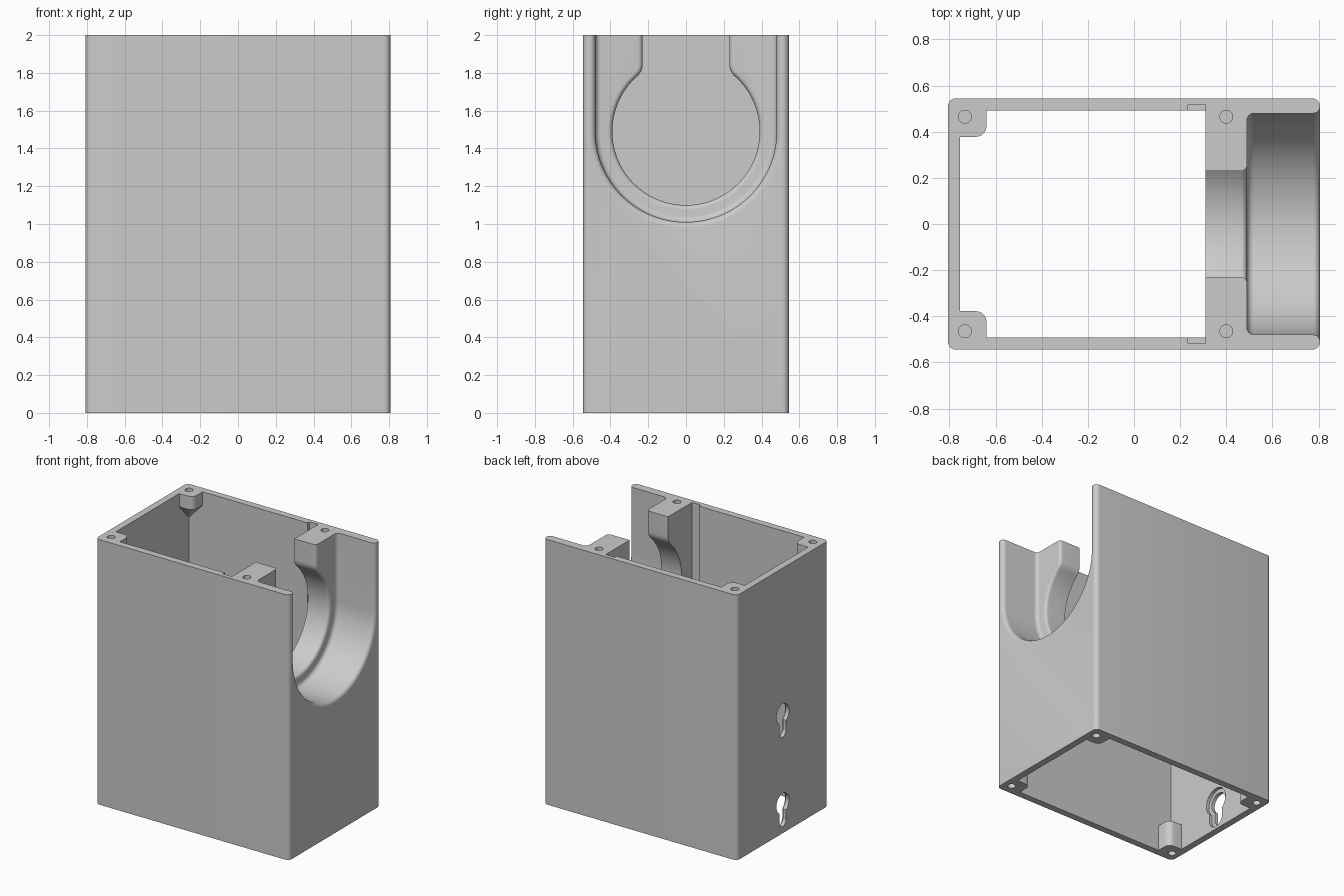
import bpy, bmesh, math
from mathutils import Vector

if "Cube" in bpy.data.objects:
    bpy.data.objects.remove(bpy.data.objects["Cube"])

HX, HY, WALL, TOP = 0.807, 0.545, 0.052, 2.0
IX, IY = HX - WALL, HY - WALL          # inner faces of the walls
BLOCK_X, BLOCK_Z = 0.31, 0.95          # cradle block limits
RING_X, AXIS_Z = 0.49, 1.49            # cradle shoulder and axis height

grey = bpy.data.materials.new("plain grey")
grey.use_nodes = True
colour = (0.6, 0.6, 0.6, 1)
grey.diffuse_color = colour
grey.node_tree.nodes["Principled BSDF"].inputs["Base Color"].default_value = colour


def loft(name, rings):
    """Closed solid through rings holding equal numbers of points."""
    bm = bmesh.new()
    loops = [[bm.verts.new(p) for p in ring] for ring in rings]
    for a, b in zip(loops, loops[1:]):
        for i in range(len(a)):
            j = (i + 1) % len(a)
            bm.faces.new((a[i], a[j], b[j], b[i]))
    bm.faces.new(loops[0])
    bm.faces.new(loops[-1])
    bmesh.ops.recalc_face_normals(bm, faces=bm.faces)
    mesh = bpy.data.meshes.new(name)
    bm.to_mesh(mesh)
    bm.free()
    obj = bpy.data.objects.new(name, mesh)
    mesh.materials.append(grey)
    bpy.context.collection.objects.link(obj)
    return obj


def prism(name, outline, axis, lo, hi):
    """Extrude a 2D outline along one axis."""
    def place(p, t):
        q = list(p)
        q.insert(axis, t)
        return Vector(q)
    return loft(name, [[place(p, t) for p in outline] for t in (lo, hi)])


def arc(cx, cy, r, start, end, n):
    return [(cx + r * math.cos(math.radians(start + (end - start) * i / n)),
             cy + r * math.sin(math.radians(start + (end - start) * i / n)))
            for i in range(n + 1)]


def rounded(x0, x1, y0, y1, r):
    pts = []
    for cx, cy, a in ((x1 - r, y1 - r, 0), (x0 + r, y1 - r, 90),
                      (x0 + r, y0 + r, 180), (x1 - r, y0 + r, 270)):
        pts += arc(cx, cy, r, a, a + 90, 6)
    return pts


def cut(target, cutter):
    mod = target.modifiers.new("cut", "BOOLEAN")
    mod.operation, mod.solver, mod.object = "DIFFERENCE", "EXACT", cutter
    bpy.context.view_layer.objects.active = target
    bpy.ops.object.modifier_apply(modifier=mod.name)
    bpy.data.objects.remove(cutter)


# Outer body with rounded upright edges
body = prism("housing", rounded(-HX, HX, -HY, HY, 0.035), 2, 0, TOP)

# Hollow: full width below, stepped in beside the cradle block
hollow = prism("hollow", [(-IX, -0.1), (IX, -0.1), (IX, BLOCK_Z), (BLOCK_X, BLOCK_Z),
                          (BLOCK_X, TOP + 0.1), (-IX, TOP + 0.1)], 1, -IY, IY)


def boss(sx, sy, levels):
    """Corner screw boss; each level is a height and a reach from the walls."""
    rings = []
    for z, reach in levels:
        r = reach * 0.4
        rings.append([(sx * (IX - reach + x), sy * (IY - reach + y), z)
                      for x, y in rounded(0, reach + 0.1, 0, reach + 0.1, r)])
    return loft("boss", rings)


for sy in (-1, 1):
    cut(hollow, boss(-1, sy, [(1.78, 0.004), (1.9, 0.115), (TOP + 0.2, 0.115)]))
    for sx in (-1, 1):
        cut(hollow, boss(sx, sy, [(-0.2, 0.115), (0.2, 0.115)]))
cut(body, hollow)

# Guide grooves in the side walls next to the block
for sy in (-1, 1):
    ys = sorted((sy * 0.4, sy * (IY + 0.022)))
    cut(body, prism("groove", [(0.235, ys[0]), (BLOCK_X, ys[0]), (BLOCK_X, ys[1]),
                               (0.235, ys[1])], 2, BLOCK_Z, TOP + 0.1))


# Wide U-shaped cradle with a filleted inner corner and a rounded mouth
def u_outline(r):
    return [(r, TOP + 0.2)] + arc(0, AXIS_Z, r, 0, -180, 64) + [(-r, TOP + 0.2)]


R, F = 0.48, 0.03
steps = [math.radians(15 * i) for i in range(7)]
levels = [(RING_X + F - F * math.cos(a), R - F + F * math.sin(a)) for a in steps]
levels += [(HX - F + F * math.sin(a), R + F - F * math.cos(a)) for a in steps]
levels.append((HX + 0.1, R + F))
cut(body, loft("cradle", [[(x, y, z) for y, z in u_outline(r)] for x, r in levels]))


# Keyed round opening with a narrow neck, edge rounded toward the cradle
def neck_outline(d):
    r, w, f = 0.39 + d, 0.23 + d, 0.08 - d
    h = math.sqrt((r + f) ** 2 - (w + f) ** 2)
    a = math.degrees(math.atan2(h, w + f))
    half = [(w, TOP + 0.2)] + arc(w + f, AXIS_Z + h, f, 180, 180 + a, 10)
    half += arc(0, AXIS_Z, r, a, -90, 48)[1:]
    return half + [(-y, z) for y, z in reversed(half[:-1])]


E = 0.025
levels = [(BLOCK_X - 0.1, 0)]
levels += [(RING_X - E + E * math.sin(a), E - E * math.cos(a)) for a in steps]
levels.append((RING_X + 0.05, E))
cut(body, loft("opening", [[(x, y, z) for y, z in neck_outline(d)] for x, d in levels]))


# Hanging keyholes in the end wall, recessed on the inside
def keyhole(z, grow, lo, hi):
    r, s = 0.075 + grow, 0.04 + grow
    a = math.degrees(math.acos(s / r))
    outline = arc(0, z, r, -a, 180 + a, 32) + arc(0, z - 0.135, s, 180, 360, 12)
    cut(body, prism("keyhole", outline, 0, lo, hi))


for z in (0.225, 0.9):
    keyhole(z, 0, -HX - 0.1, -IX + 0.05)
    keyhole(z, 0.03, -IX - 0.025, -IX + 0.05)

# Screw holes in the top and bottom rims
for sy in (-1, 1):
    for x, lo, hi in ((-0.733, 1.85, TOP + 0.1), (0.4, 1.7, TOP + 0.1),
                      (-0.74, -0.1, 0.15), (0.74, -0.1, 0.15)):
        cut(body, prism("screw_hole", arc(x, sy * 0.465, 0.028, 0, 345, 23), 2, lo, hi))

# Smooth the curved surfaces, keep the edges sharp
bpy.ops.object.select_all(action="DESELECT")
body.select_set(True)
bpy.context.view_layer.objects.active = body
bpy.ops.object.shade_smooth_by_angle(angle=math.radians(30))
